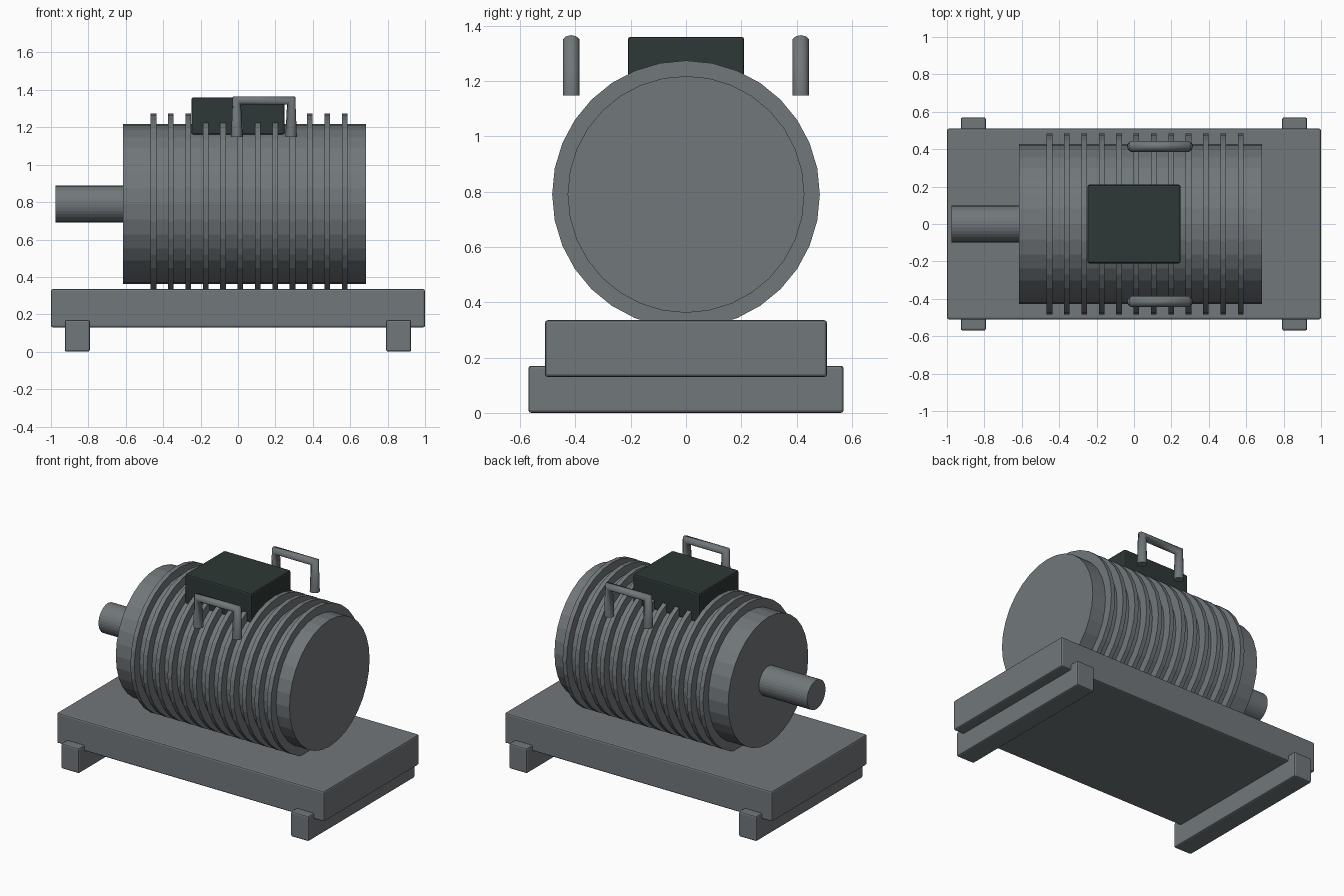
import bpy, math

if "Cube" in bpy.data.objects:
    bpy.data.objects.remove(bpy.data.objects["Cube"])


def material(name, rgb):
    m = bpy.data.materials.new(name)
    m.diffuse_color = (*rgb, 1.0)
    m.use_nodes = True
    m.node_tree.nodes["Principled BSDF"].inputs["Base Color"].default_value = m.diffuse_color
    return m


GREY = material("steel grey", (0.165, 0.184, 0.195))
DARK = material("dark green grey", (0.027, 0.040, 0.037))
AXIS_Z = 0.79


def box(name, lo, hi, mat, bevel=0.01):
    mid = [(a + b) / 2 for a, b in zip(lo, hi)]
    bpy.ops.mesh.primitive_cube_add(size=1, location=mid)
    ob = bpy.context.object
    ob.name = name
    ob.scale = [b - a for a, b in zip(lo, hi)]
    bpy.ops.object.transform_apply(location=False, rotation=False, scale=True)
    mod = ob.modifiers.new("rounded edges", 'BEVEL')
    mod.width = bevel
    mod.segments = 2
    ob.data.materials.append(mat)
    return ob


def drum(name, x0, x1, radius, sides=32):
    bpy.ops.mesh.primitive_cylinder_add(
        vertices=sides, radius=radius, depth=x1 - x0,
        location=((x0 + x1) / 2, 0, AXIS_Z), rotation=(0, math.pi / 2, 0))
    ob = bpy.context.object
    ob.name = name
    ob.data.materials.append(GREY)
    return ob


# Base plate and the two cross feet
box("base_plate", (-1, -0.51, 0.13), (1, 0.51, 0.335), GREY)
for side, x in (("left", -0.859), ("right", 0.859)):
    box(f"foot_{side}", (x - 0.067, -0.57, 0), (x + 0.067, 0.57, 0.17), GREY)

# Motor housing, output shaft and cooling fins
drum("motor_housing", -0.615, 0.685, 0.428)
drum("output_shaft", -0.975, -0.55, 0.098)
for i in range(12):
    x = -0.452 + i * 0.0929
    drum(f"cooling_fin_{i + 1}", x - 0.015, x + 0.015, 0.484)

# Terminal box on top
box("terminal_box", (-0.249, -0.21, 1.16), (0.249, 0.21, 1.36), DARK)

# Lifting handles: square-cornered tubes
for side, y in (("front", -0.415), ("back", 0.415)):
    cu = bpy.data.curves.new(f"handle_{side}", 'CURVE')
    cu.dimensions = '3D'
    cu.bevel_depth = 0.031
    cu.bevel_resolution = 3
    cu.use_fill_caps = True
    sp = cu.splines.new('POLY')
    path = [(-0.006, 1.147), (-0.006, 1.344), (0.284, 1.344), (0.284, 1.147)]
    sp.points.add(len(path) - 1)
    for p, (x, z) in zip(sp.points, path):
        p.co = (x, y, z, 1)
    cu.materials.append(GREY)
    ob = bpy.data.objects.new(f"handle_{side}", cu)
    bpy.context.collection.objects.link(ob)
